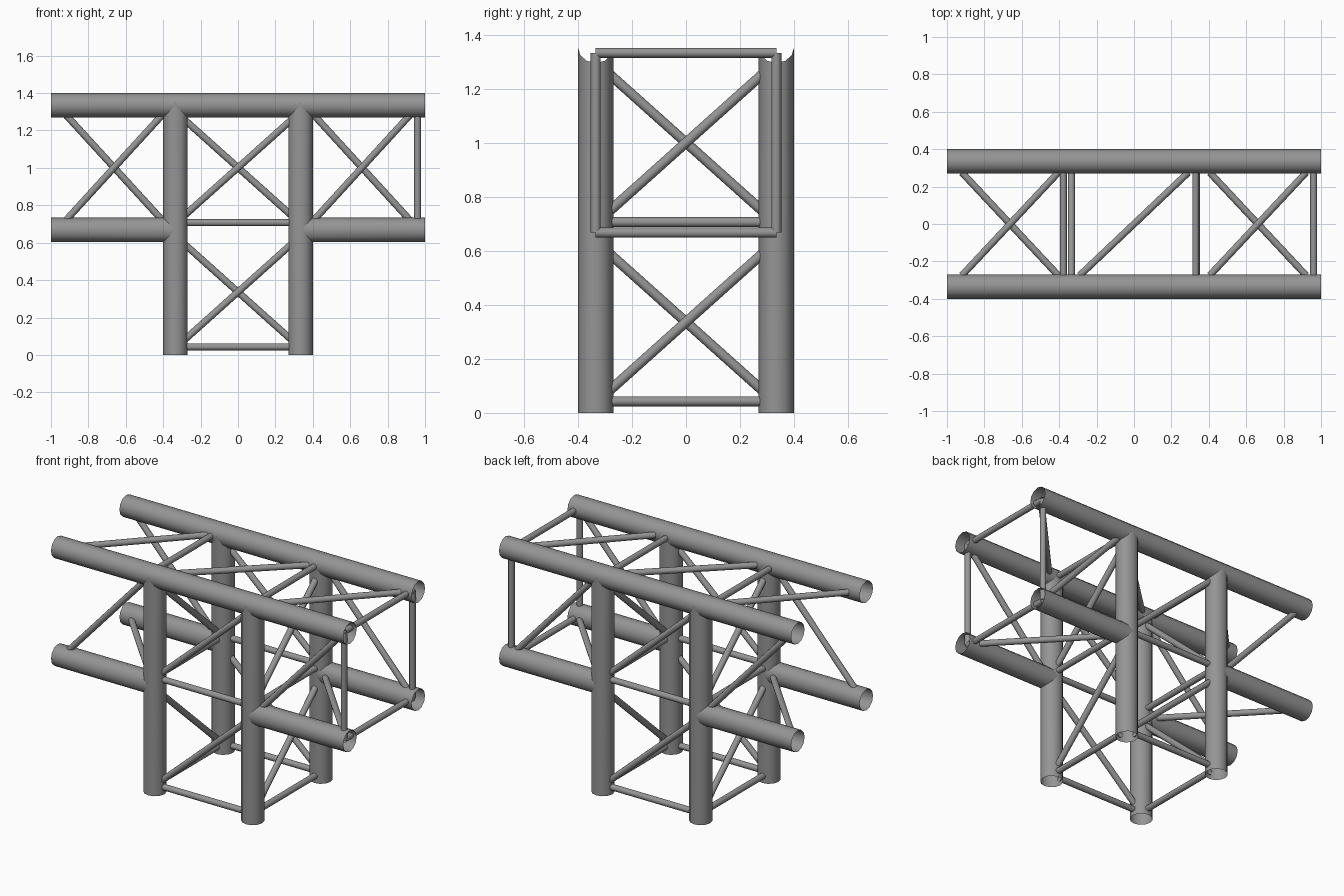
import bpy, bmesh, math
from mathutils import Vector

if "Cube" in bpy.data.objects:
    bpy.data.objects.remove(bpy.data.objects["Cube"])

C = 0.3345            # chord centre offset in x and y
R, r = 0.0655, 0.0185 # chord and brace radius
TOP, LOW = 1.3345, 0.668

# Dark grey metal
metal = bpy.data.materials.new("dark_metal")
metal.diffuse_color = (0.3, 0.3, 0.3, 1)
metal.use_nodes = True
metal.node_tree.nodes["Principled BSDF"].inputs["Base Color"].default_value = metal.diffuse_color


def tube(name, a, b, rad, n=12, saddle=None):
    """Open thin tube a->b; saddle = axis along which end b is notched."""
    a, b = Vector(a), Vector(b)
    d = (b - a).normalized()
    u = Vector((0, 1, 0)) if abs(d.y) < 0.5 else Vector((0, 0, 1))
    u = (u - d * u.dot(d)).normalized()
    v = d.cross(u)
    bm = bmesh.new()
    rings = [[], []]
    for i in range(n):
        t = 2 * math.pi * i / n
        off = (u * math.cos(t) + v * math.sin(t)) * rad
        cut = abs(off.dot(Vector(saddle))) * 0.85 if saddle else 0
        rings[0].append(bm.verts.new(a + off))
        rings[1].append(bm.verts.new(b + off - d * cut))
    for i in range(n):
        j = (i + 1) % n
        f = bm.faces.new((rings[0][i], rings[0][j], rings[1][j], rings[1][i]))
        f.smooth = True
    bm.normal_update()
    me = bpy.data.meshes.new(name)
    bm.to_mesh(me)
    bm.free()
    me.materials.append(metal)
    ob = bpy.data.objects.new(name, me)
    bpy.context.collection.objects.link(ob)
    return ob


def brace(name, a, b):
    return tube(name, a, b, r, 12)


# Main chords and columns
for sy in (-1, 1):
    y = sy * C
    tube("top_chord", (-1, y, TOP), (1, y, TOP), R)
    for sx in (-1, 1):
        tube("column", (sx * C, y, 0), (sx * C, y, TOP + 0.018), R, 12, (1, 0, 0))
        tube("lower_chord", (sx, y, LOW), (sx * (C + 0.006), y, LOW), R, 12, (0, 0, 1))

# Column bracing: the same panel turned around the four sides
g = C - R + 0.006
for k in range(4):
    ang = k * math.pi / 2

    def turn(x, z):
        return (x * math.cos(ang) + C * math.sin(ang),
                x * math.sin(ang) - C * math.cos(ang), z)

    for z in (0.043, 0.707):
        brace("column_rail", turn(-g, z), turn(g, z))
    for z0, z1 in ((0.085, 0.588), (0.75, 1.253)):
        brace("column_diagonal", turn(-g - 0.006, z0), turn(g + 0.006, z1))

# Arm side diagonals: rising on the front, falling on the back
for x0, x1 in ((-0.92, -0.405), (0.405, 0.92)):
    for y, za, zb in ((-C, 0.72, 1.283), (C, 1.283, 0.72)):
        brace("arm_side_diagonal", (x0, y, za), (x1, y, zb))
    # Arm top and underside diagonals
    brace("arm_top_diagonal", (x0, -g, TOP), (x1, g, TOP))
    brace("arm_lower_diagonal", (x0, g, LOW), (x1, -g, LOW))

# Centre top diagonal and top cross bars
brace("centre_top_diagonal", (-0.29, -g, TOP), (0.29, g, TOP))
for x in (-0.378, 0.33):
    brace("top_cross_bar", (x, -g, TOP), (x, g, TOP))

# End frame on the right
E = 0.96
for z in (TOP, LOW):
    brace("end_cross_bar", (E, -C, z), (E, C, z))
for y in (-C, C):
    brace("end_upright", (E, y, LOW), (E, y, TOP))
